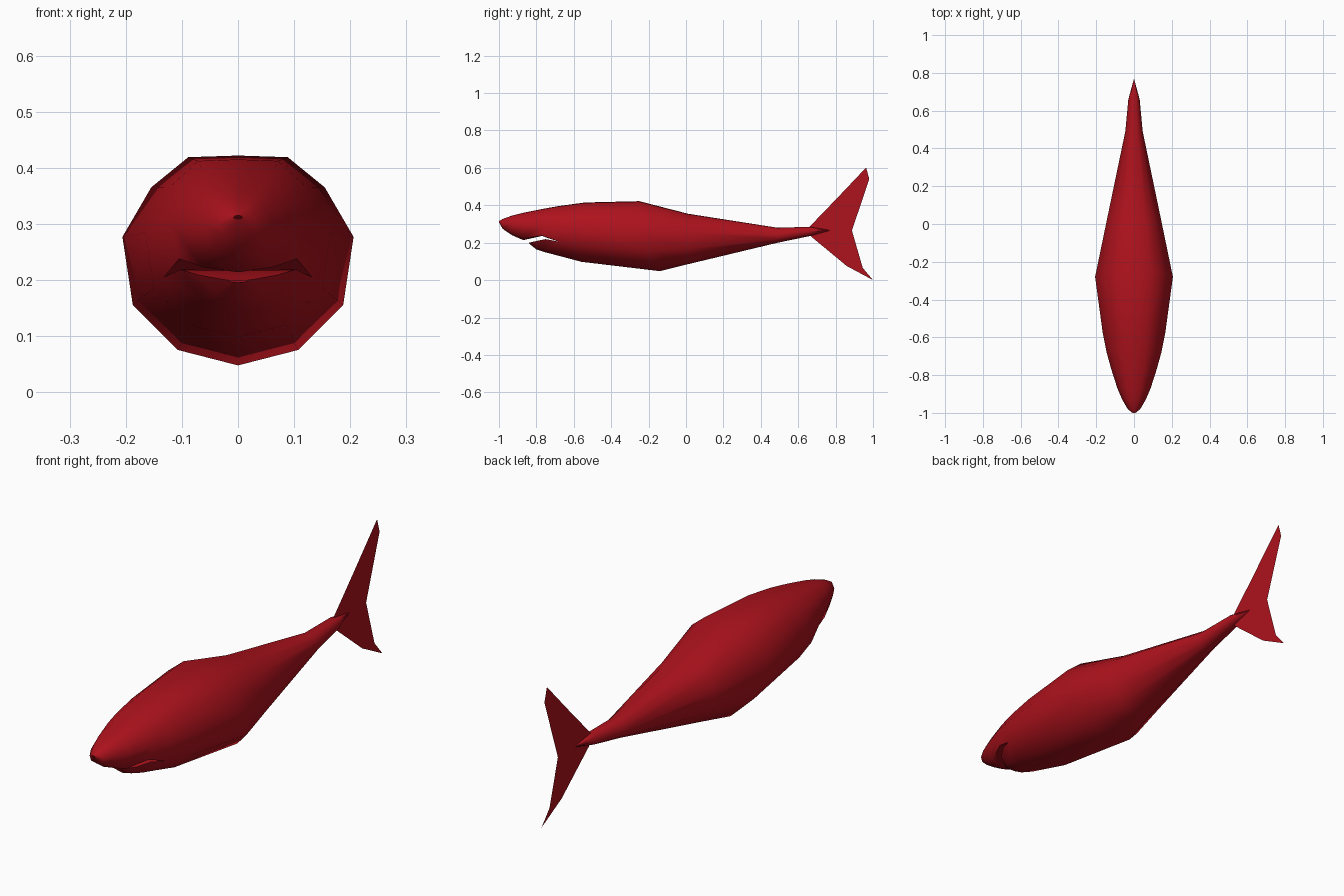
import bpy, bmesh, math

if "Cube" in bpy.data.objects:
    bpy.data.objects.remove(bpy.data.objects["Cube"])

red = bpy.data.materials.new("red")
red.diffuse_color = (0.42, 0.006, 0.012, 1)
red.use_nodes = True
red.node_tree.nodes["Principled BSDF"].inputs["Base Color"].default_value = red.diffuse_color

# half cross-section: (width factor, height factor), top centre to bottom centre
SECTION = [(0, 1), (.43, .98), (.75, .61), (1, 0), (.91, -.53), (.52, -.88), (0, -1)]


def place(section, y, w, top, mid, bot, y_top=0, y_bot=0):
    """Half ring at y; y_top / y_bot slant its upper and lower ends."""
    return [(u * w,
             y + (y_top * v if v > 0 else -y_bot * v),
             mid + v * ((top - mid) if v > 0 else (mid - bot)))
            for u, v in section]


def loft(bm, rings):
    """Skin half rings on both sides of the centre plane."""
    for s in (1, -1):
        vs = [[bm.verts.new((s * x, y, z)) for x, y, z in r] for r in rings]
        for a, b in zip(vs, vs[1:]):
            for i in range(len(a) - 1):
                bm.faces.new((a[i], a[i + 1], b[i + 1], b[i]))


def finish(bm, name):
    me = bpy.data.meshes.new(name)
    bm.to_mesh(me)
    bm.free()
    ob = bpy.data.objects.new(name, me)
    bpy.context.collection.objects.link(ob)
    me.materials.append(red)
    return ob


bm = bmesh.new()

# trunk, from the mouth corner back to the tail root
neck = place(SECTION, -.68, .145, .396, .29, .13)
trunk = [neck] + [place(SECTION, *r) for r in (
    (-.58, .165, .415, .285, .098, .04, .02),
    (-.28, .206, .422, .277, .048, .03, .14),
    (.01, .146, .355, .255, .085),
    (.49, .046, .28, .243, .2),
    (.66, .03, .285, .262, .235),
    (.77, 0, .267, .266, .265))]
loft(bm, trunk)

# snout with mouth roof: rows of y, width, top, mid, lip width, lip z, roof z
corner = neck[4]
snout = [neck[:5] + [(0, -.68, corner[2])]]
for y, w, top, mid, lw, lz, rz in (
        (-.77, .12, .38, .3, .105, .238, .236),
        (-.87, .088, .36, .295, .062, .223, .214),
        (-.93, .062, .345, .3, .045, .248, .24),
        (-.98, .033, .327, .3, .026, .28, .274),
        (-1.0, .008, .315, .312, .006, .31, .309)):
    snout.append(place(SECTION[:4], y, w, top, mid, 0) + [(lw, y, lz), (0, y, rz)])
loft(bm, snout)

# lower jaw with mouth floor: rows of y, lip width, lip z, keel z
jaw = [[(0, -.68, corner[2])] + neck[4:]]
for y, lw, lz, bz in ((-.75, .103, .219, .148),
                      (-.80, .07, .209, .164),
                      (-.84, .02, .2, .196)):
    jaw.append([(0, y, lz - .002), (lw, y, lz),
                (lw * .6, y, bz + (lz - bz) * .2), (0, y, bz)])
loft(bm, jaw)

bmesh.ops.remove_doubles(bm, verts=bm.verts, dist=.0005)
bmesh.ops.dissolve_degenerate(bm, edges=bm.edges, dist=.0005)
bmesh.ops.recalc_face_normals(bm, faces=bm.faces)
body = finish(bm, "body")
bpy.context.view_layer.objects.active = body
body.select_set(True)
bpy.ops.object.shade_smooth_by_angle(angle=math.radians(60))

# tail fin: a flat sheet on the centre plane
bm = bmesh.new()
upper = [(.66, .285), (.80, .43), (.963, .602), (.98, .54), (.887, .265)]
lower = [(.887, .265), (.945, .065), (1.0, 0), (.86, .075), (.67, .232)]
for outline in (upper + [(.665, .258)], lower + [(.665, .258)]):
    bm.faces.new([bm.verts.new((0, y, z)) for y, z in outline])
bmesh.ops.remove_doubles(bm, verts=bm.verts, dist=.0005)
bmesh.ops.triangulate(bm, faces=bm.faces)
finish(bm, "tail_fin")
